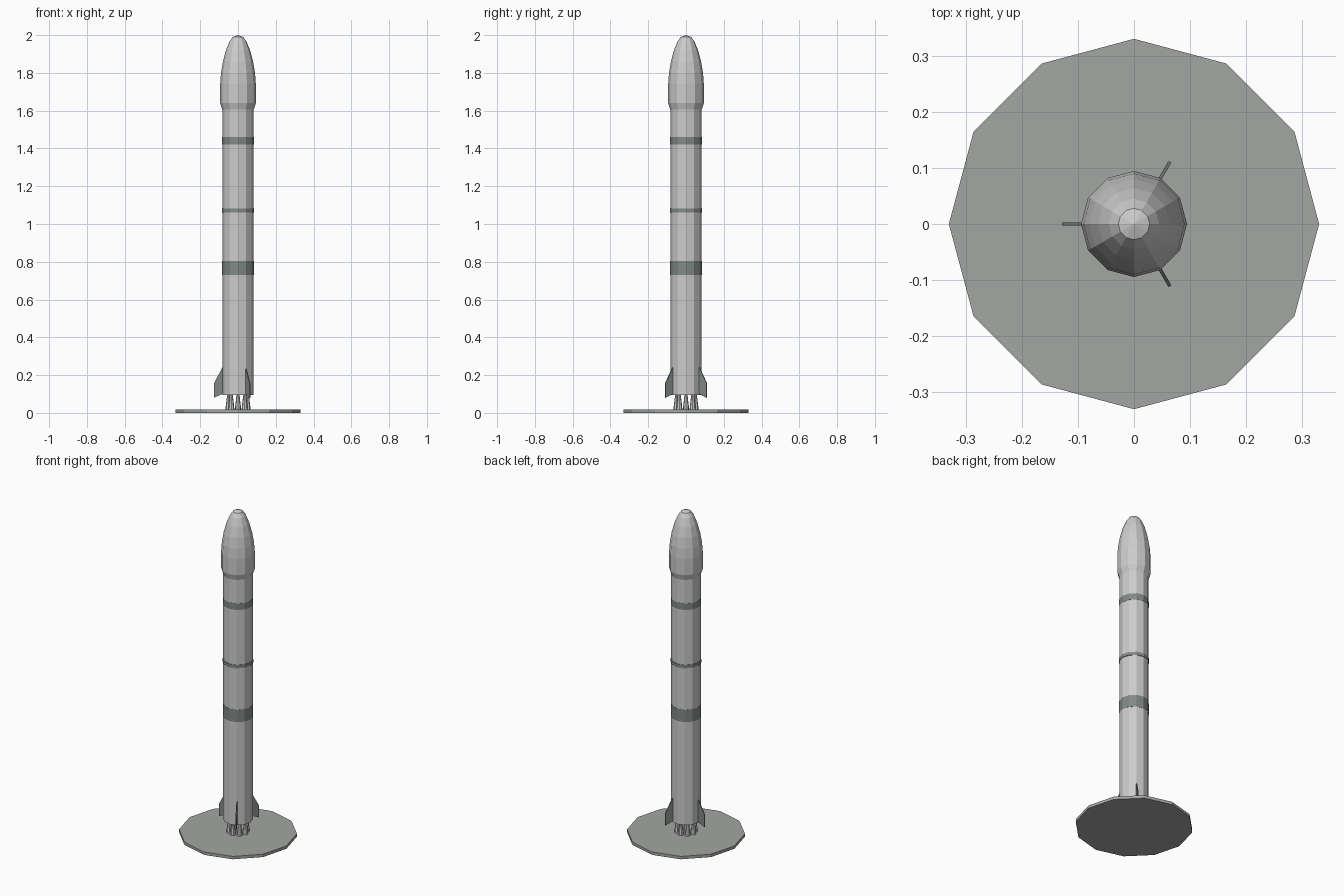
import bpy, bmesh, math
from mathutils import Matrix, Vector

if "Cube" in bpy.data.objects:
    bpy.data.objects.remove(bpy.data.objects["Cube"])

SIDES = 12
R = 0.083  # body radius


def material(name, rgb):
    m = bpy.data.materials.new(name)
    m.diffuse_color = (*rgb, 1)
    m.use_nodes = True
    m.node_tree.nodes["Principled BSDF"].inputs["Base Color"].default_value = m.diffuse_color
    return m


def finish(name, bm, mat=None):
    bmesh.ops.recalc_face_normals(bm, faces=bm.faces[:])
    me = bpy.data.meshes.new(name)
    bm.to_mesh(me)
    bm.free()
    ob = bpy.data.objects.new(name, me)
    bpy.context.collection.objects.link(ob)
    if mat:
        me.materials.append(mat)
    return ob


def lathe(name, profile, sides=SIDES, mat=None, centre=(0, 0)):
    """Revolve (radius, z) points into a faceted, capped solid."""
    bm = bmesh.new()
    rings = []
    for r, z in profile:
        if r == 0:
            rings.append([bm.verts.new((*centre, z))] * sides)
        else:
            rings.append([bm.verts.new((centre[0] + r * math.cos(math.tau * i / sides),
                                        centre[1] + r * math.sin(math.tau * i / sides), z))
                          for i in range(sides)])
    for a, b in zip(rings, rings[1:]):
        for i in range(sides):
            j = (i + 1) % sides
            bm.faces.new(list(dict.fromkeys((a[i], a[j], b[j], b[i]))))
    for ring in (rings[0], rings[-1]):
        if ring[0] is not ring[1]:
            bm.faces.new(ring)
    return finish(name, bm, mat)


band_mat = material("band_grey", (0.22, 0.25, 0.24))
pad_mat = material("pad_grey", (0.37, 0.38, 0.36))

# Launch pad
lathe("launch_pad", [(0.33, 0), (0.33, 0.018)], mat=pad_mat)

# Main body
lathe("body", [(R, 0.095), (R, 1.607)])

# Coloured bands and raised stage joint
for name, r, z0, z1 in (("lower_band", R + 0.0008, 0.73, 0.805),
                        ("stage_joint", R + 0.003, 1.062, 1.082),
                        ("upper_band", R + 0.0008, 1.42, 1.46)):
    lathe(name, [(r, z0), (r, z1)], mat=band_mat)

# Nose fairing
lathe("nose_fairing", [(R, 1.605), (0.0945, 1.64), (0.0945, 1.74), (0.090, 1.80),
                       (0.080, 1.86), (0.064, 1.92), (0.045, 1.966),
                       (0.028, 1.99), (0, 2.0)])

# Engine nozzles: one in the centre, eight around it
nozzle = [(0.008, 0.097), (0.010, 0.075), (0.015, 0.035), (0.016, 0.018)]
lathe("engine_centre", nozzle, 8)
for k in range(8):
    a = math.tau * k / 8
    lathe(f"engine_{k + 1}", nozzle, 8, centre=(0.05 * math.cos(a), 0.05 * math.sin(a)))

# Three tail fins
fin = [(0.075, 0.10), (0.083, 0.10), (0.128, 0.08), (0.128, 0.155), (0.083, 0.24), (0.075, 0.24)]
for k, deg in enumerate((60, 180, 300)):
    bm = bmesh.new()
    face = bm.faces.new([bm.verts.new((x, -0.003, z)) for x, z in fin])
    ext = bmesh.ops.extrude_face_region(bm, geom=[face], use_keep_orig=True)
    bmesh.ops.translate(bm, vec=Vector((0, 0.006, 0)),
                        verts=[v for v in ext["geom"] if isinstance(v, bmesh.types.BMVert)])
    bm.transform(Matrix.Rotation(math.radians(deg), 4, 'Z'))
    finish(f"tail_fin_{k + 1}", bm, band_mat)
